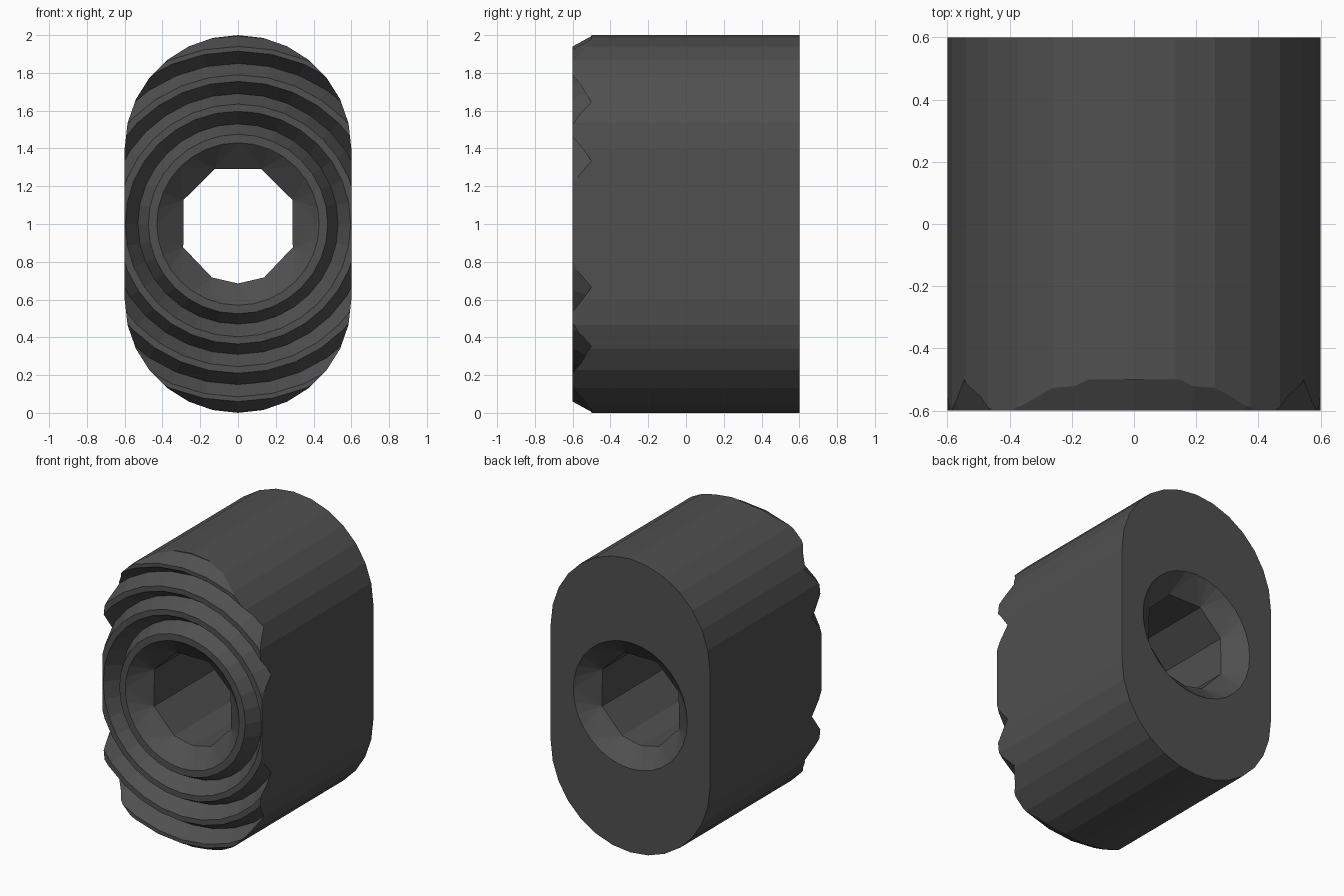
import bpy, bmesh, math
from mathutils import Vector

if "Cube" in bpy.data.objects:
    bpy.data.objects.remove(bpy.data.objects["Cube"])

SEGS = 32
CENTRE_Z = 1.0


def make_object(name, bm):
    bmesh.ops.remove_doubles(bm, verts=bm.verts, dist=1e-5)
    bmesh.ops.recalc_face_normals(bm, faces=bm.faces)
    mesh = bpy.data.meshes.new(name)
    bm.to_mesh(mesh)
    bm.free()
    obj = bpy.data.objects.new(name, mesh)
    bpy.context.collection.objects.link(obj)
    return obj


# Nine-sided bore: angles measured from straight down
bore_angles = [math.radians(a) for a in (0, 26, 67, 114, 157, -157, -114, -67, -26)]


def bore_angle(a):
    return min(bore_angles, key=lambda b: 1 - math.cos(a - b))


# Lathe profile (radius, y): serrated front, plain back, chamfered bore
profile = [(0.43, -0.6), (0.475, -0.6)]
for valley, crest_in, crest_out in ((0.53, 0.597, 0.635), (0.69, 0.755, 0.79), (0.85, 0.915, 0.94)):
    profile += [(valley, -0.5), (crest_in, -0.6), (crest_out, -0.6)]
profile += [(0.995, -0.5), (1.15, -0.5), (1.15, 0.6), (0.43, 0.6)]
bore = [(0.315, 0.49), (0.315, -0.49)]

bm = bmesh.new()
rings = []
for i in range(SEGS):
    a = 2 * math.pi * i / SEGS
    b = bore_angle(a)
    pts = [(r, y, a) for r, y in profile] + [(r, y, b) for r, y in bore]
    rings.append([bm.verts.new((r * math.sin(t), y, CENTRE_Z - r * math.cos(t))) for r, y, t in pts])
n = len(profile) + len(bore)
for i in range(SEGS):
    p, q = rings[i], rings[(i + 1) % SEGS]
    for j in range(n):
        k = (j + 1) % n
        bm.faces.new((p[j], p[k], q[k], q[j]))
bmesh.ops.triangulate(bm, faces=bm.faces)
bmesh.ops.dissolve_degenerate(bm, dist=1e-5, edges=bm.edges)
body = make_object("serrated_spacer", bm)

# Oblong outline that trims the lathed disc
bm = bmesh.new()
outline = []
for cz, start in ((1.4, 0), (0.6, math.pi)):
    for i in range(15):
        t = start + math.pi * i / 14
        outline.append((0.6 * math.cos(t), cz + 0.6 * math.sin(t)))
face = bm.faces.new([bm.verts.new((x, -0.8, z)) for x, z in outline])
ext = bmesh.ops.extrude_face_region(bm, geom=[face])
bmesh.ops.translate(bm, vec=Vector((0, 1.6, 0)),
                    verts=[v for v in ext["geom"] if isinstance(v, bmesh.types.BMVert)])
cutter = make_object("oblong_cutter", bm)

mod = body.modifiers.new("trim", "BOOLEAN")
mod.operation = "INTERSECT"
mod.solver = "EXACT"
mod.object = cutter
bpy.context.view_layer.objects.active = body
body.select_set(True)
bpy.ops.object.modifier_apply(modifier=mod.name)
bpy.data.objects.remove(cutter)

# Dark grey finish
mat = bpy.data.materials.new("dark_grey")
mat.diffuse_color = (0.08, 0.08, 0.08, 1)
mat.use_nodes = True
mat.node_tree.nodes["Principled BSDF"].inputs["Base Color"].default_value = mat.diffuse_color
body.data.materials.clear()
body.data.materials.append(mat)
